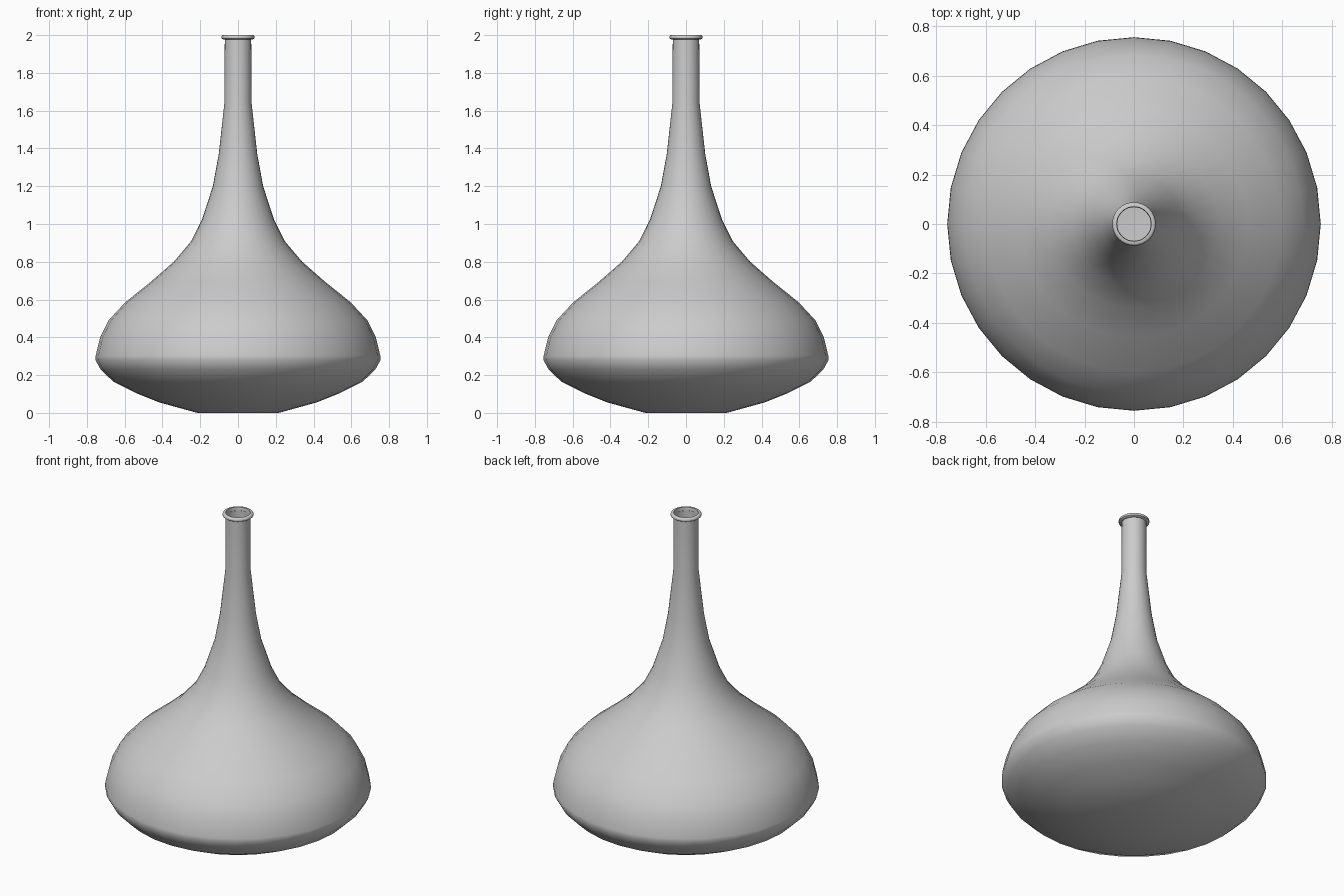
import bpy, bmesh, math

if "Cube" in bpy.data.objects:
    bpy.data.objects.remove(bpy.data.objects["Cube"])

SIDES = 32


def lathe(name, profile, close_base=False, angle=40):
    """Revolve an (r, z) profile around the z axis."""
    bm = bmesh.new()
    rings = []
    for r, z in profile:
        rings.append([bm.verts.new((r * math.cos(2 * math.pi * i / SIDES),
                                    r * math.sin(2 * math.pi * i / SIDES), z))
                      for i in range(SIDES)])
    for a, b in zip(rings, rings[1:]):
        for i in range(SIDES):
            j = (i + 1) % SIDES
            bm.faces.new((a[i], a[j], b[j], b[i]))
    if close_base:
        bm.faces.new(rings[0][::-1])
    mesh = bpy.data.meshes.new(name)
    bm.to_mesh(mesh)
    bm.free()
    obj = bpy.data.objects.new(name, mesh)
    bpy.context.collection.objects.link(obj)
    bpy.context.view_layer.objects.active = obj
    obj.select_set(True)
    bpy.ops.object.shade_smooth_by_angle(angle=math.radians(angle))
    obj.select_set(False)
    return obj


# Squat body flowing into the long neck, with a rolled lip (single thin wall)
lathe("vase", [
    (0.215, 0.0), (0.415, 0.055), (0.54, 0.105), (0.66, 0.165),
    (0.727, 0.23), (0.755, 0.28), (0.753, 0.305), (0.73, 0.40),
    (0.685, 0.49), (0.597, 0.585), (0.46, 0.695), (0.34, 0.80),
    (0.247, 0.91), (0.192, 1.02), (0.133, 1.20), (0.102, 1.37),
    (0.072, 1.64), (0.07, 1.978), (0.08, 1.978), (0.087, 1.983),
    (0.088, 1.99), (0.085, 1.997), (0.08, 2.0), (0.07, 2.0),
    (0.068, 1.98)], close_base=True)
